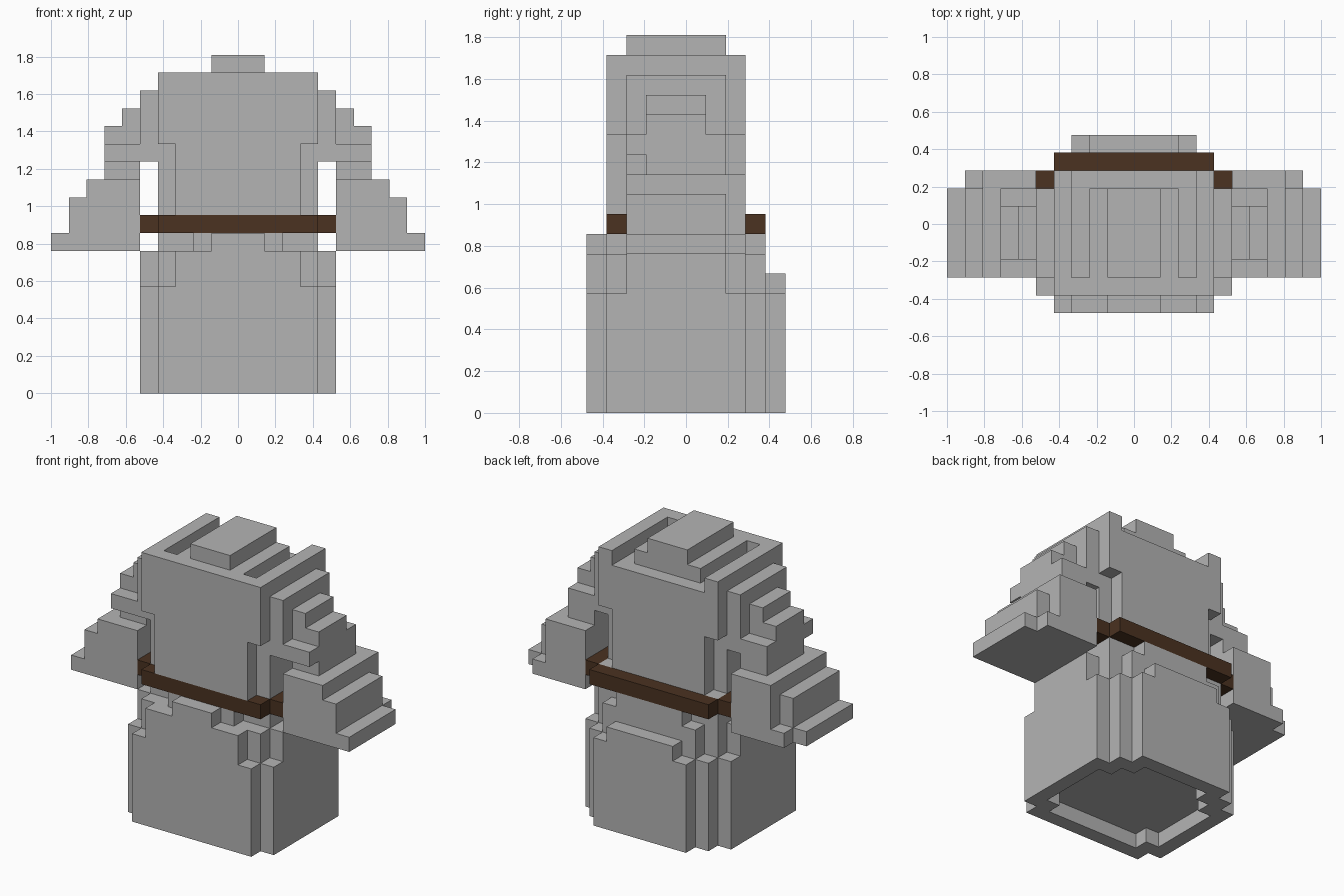
import bpy
import bmesh
from mathutils import Vector

if "Cube" in bpy.data.objects:
    bpy.data.objects.remove(bpy.data.objects["Cube"])

U = 2 / 21  # edge length of one block


def material(name, rgb):
    m = bpy.data.materials.new(name)
    m.diffuse_color = (*rgb, 1)
    m.use_nodes = True
    m.node_tree.nodes["Principled BSDF"].inputs["Base Color"].default_value = m.diffuse_color
    return m


grey = material("cloth_grey", (0.456, 0.456, 0.456))
brown = material("leather_brown", (0.069, 0.032, 0.015))


def box(x0, x1, y0, y1, z0, z1):
    """Block cells between bounds; x bounds are half steps, cells centred on whole x."""
    return {(x, y, z)
            for x in range(round(x0 + .5), round(x1 + .5))
            for y in range(y0, y1) for z in range(z0, z1)}


def centred(half, y0, y1, z0, z1):
    return box(-half, half, y0, y1, z0, z1)


def mirror(cells):
    return {(-x, y, z) for x, y, z in cells}


# Skirt: stepped outline that narrows towards the waist
skirt = set()
for half, y0, y1, z0, z1 in (
        (4.5, -5, -4, 0, 6), (5.5, -4, 3, 0, 6), (4.5, 3, 4, 0, 6), (3.5, 4, 5, 0, 6),
        (3.5, -5, -4, 6, 8), (4.5, -4, -3, 6, 8), (5.5, -3, 2, 6, 8),
        (4.5, 2, 3, 6, 8), (3.5, 3, 4, 6, 8), (2.5, 4, 5, 6, 7),
        (1.5, -5, -4, 8, 9), (2.5, -4, -3, 8, 9), (2.5, 3, 4, 8, 9)):
    skirt |= centred(half, y0, y1, z0, z1)
# Recess under the hem
for half, y0, y1 in ((3.5, -4, -3), (4.5, -3, 2), (3.5, 2, 3), (2.5, 3, 4)):
    skirt -= centred(half, y0, y1, 0, 1)

# Belt: ring around the waist
belt = centred(4.5, -4, -3, 9, 10) | centred(4.5, 3, 4, 9, 10)
belt_side = box(4.5, 5.5, -3, 3, 9, 10)
belt |= belt_side | mirror(belt_side)

# Torso with shoulders, collar channel and cap
torso = set()
for half, y0, y1, z0, z1 in (
        (4.5, -3, 3, 8, 10), (4.5, -3, 2, 10, 14),
        (3.5, -4, -3, 10, 14), (3.5, 2, 3, 10, 14),
        (4.5, -4, 3, 14, 17), (5.5, -3, 2, 13, 17),
        (4.5, -4, -3, 17, 18), (2.5, -3, 2, 17, 18), (1.5, -3, 2, 18, 19)):
    torso |= centred(half, y0, y1, z0, z1)
collar_bar = box(3.5, 4.5, -3, 3, 17, 18)
torso |= collar_bar | mirror(collar_bar)

# Sleeve: shoulder pad above a wide stepped cuff
sleeve = (box(5.5, 6.5, -2, 1, 14, 16) | box(6.5, 7.5, -2, 1, 14, 15)
          | box(5.5, 7.5, -3, 2, 13, 14) | box(5.5, 7.5, -2, 2, 12, 13)
          | box(5.5, 8.5, -3, 3, 8, 12) | box(8.5, 9.5, -3, 2, 8, 11)
          | box(8.5, 9.5, 2, 3, 8, 9) | box(9.5, 10.5, -3, 2, 8, 9))

parts = {"skirt": (skirt, grey), "belt": (belt, brown), "torso": (torso, grey),
         "sleeve_right": (sleeve, grey), "sleeve_left": (mirror(sleeve), grey)}
solid = set().union(*(cells for cells, _ in parts.values()))


def build(name, cells, mat):
    """Skin the exposed cell sides and merge them into large flat faces."""
    bm = bmesh.new()
    for c in cells:
        for axis in range(3):
            for s in (-1, 1):
                n = list(c)
                n[axis] += s
                if tuple(n) in solid:
                    continue
                a, b = (axis + 1) % 3, (axis + 2) % 3
                corners = []
                for da, db in ((-1, -1), (1, -1), (1, 1), (-1, 1))[::s]:
                    p = Vector((c[0], c[1] + .5, c[2] + .5))
                    p[axis] += s * .5
                    p[a] += da * .5
                    p[b] += db * .5
                    corners.append(bm.verts.new(p * U))
                bm.faces.new(corners)
    bmesh.ops.remove_doubles(bm, verts=bm.verts, dist=U * .01)
    bmesh.ops.dissolve_limit(bm, angle_limit=.02, verts=bm.verts, edges=bm.edges)
    mesh = bpy.data.meshes.new(name)
    bm.to_mesh(mesh)
    bm.free()
    mesh.materials.append(mat)
    bpy.context.collection.objects.link(bpy.data.objects.new(name, mesh))


for part_name, (part_cells, part_mat) in parts.items():
    build(part_name, part_cells, part_mat)
